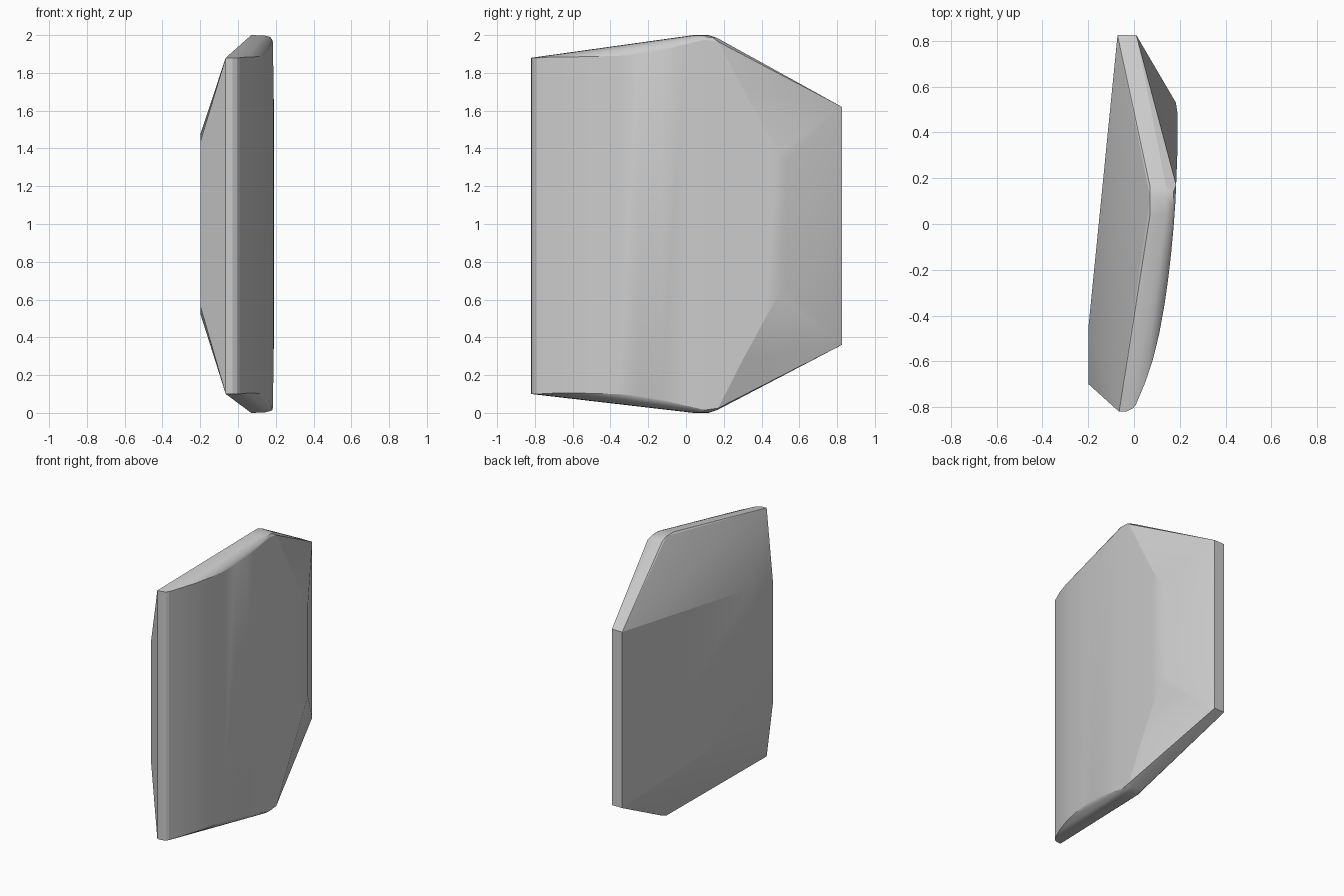
import bpy, bmesh

bm = bmesh.new()


def pair(x, y, half, mid=0.99):
    """Add a point and its twin mirrored about the middle height."""
    for s in (-1, 1):
        bm.verts.new((x, y, mid + s * half))


# front edge strip
for x, y in ((-0.065, -0.82), (-0.03, -0.818), (-0.005, -0.805), (0.008, -0.79)):
    pair(x, y, 0.89)

# bowed right face: x, y, half height
bow = [(0.05, -0.69, 0.89), (0.083, -0.59, 0.89), (0.11, -0.48, 0.892),
       (0.132, -0.36, 0.895), (0.148, -0.25, 0.905), (0.162, -0.13, 0.925),
       (0.174, 0.0, 0.957), (0.181, 0.1, 0.98), (0.184, 0.17, 0.97)]
for x, y, h in bow:
    pair(x, y, h, 0.995)
for x, y, h in ((0.189, 0.3, 0.72), (0.19, 0.42, 0.5), (0.189, 0.49, 0.38), (0.183, 0.53, 0.33)):
    pair(x, y, h, 1.0)

# blunt top and bottom tips
for x, y, h in ((0.07, 0.04, 1.0), (0.07, 0.12, 1.0), (0.07, 0.165, 0.985),
                (0.14, 0.04, 0.998), (0.14, 0.12, 0.998), (0.14, 0.165, 0.985),
                (0.172, 0.07, 0.99), (0.172, 0.14, 0.988)):
    pair(x, y, h, 1.0)

# back edge strip
pair(-0.072, 0.825, 0.63)
pair(0.01, 0.825, 0.63)

# raised left face
pair(-0.198, -0.44, 0.48, 1.0)
pair(-0.198, -0.70, 0.44, 1.0)

# faceted body as a hull over the profile points
res = bmesh.ops.convex_hull(bm, input=bm.verts[:])
loose = {v for v in bm.verts if not v.link_faces}
bmesh.ops.delete(bm, geom=list(loose), context='VERTS')
bmesh.ops.recalc_face_normals(bm, faces=bm.faces[:])

mesh = bpy.data.meshes.new("faceted_slab")
bm.to_mesh(mesh)
bm.free()
body = bpy.data.objects.new("faceted_slab", mesh)
bpy.context.collection.objects.link(body)

bpy.context.view_layer.objects.active = body
body.select_set(True)
bpy.ops.object.shade_smooth_by_angle(angle=0.3)
